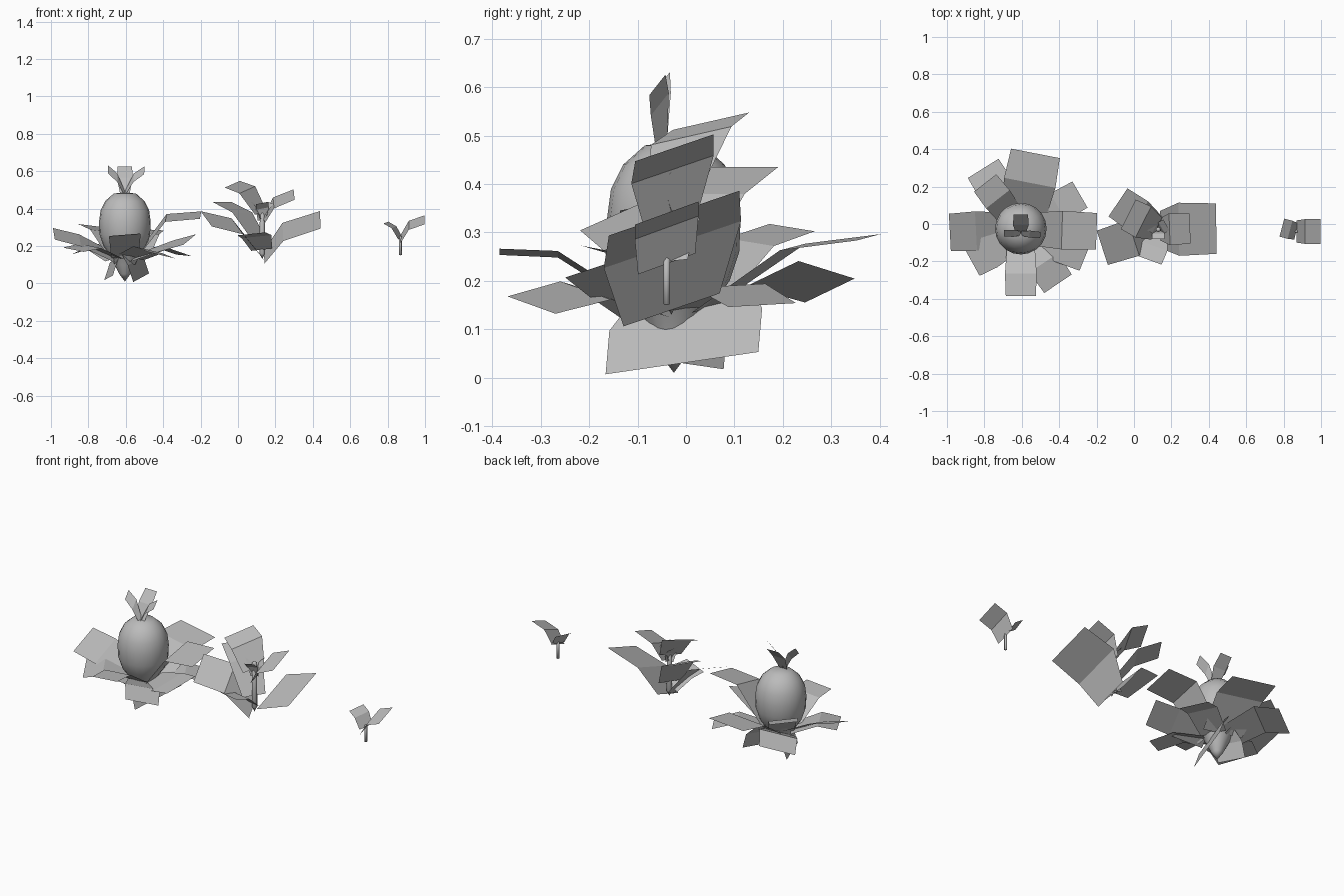
import bpy
import bmesh
from math import radians, cos, sin, tau
from mathutils import Vector

if "Cube" in bpy.data.objects:
    bpy.data.objects.remove(bpy.data.objects["Cube"], do_unlink=True)

grey = bpy.data.materials.new("plain_grey")
grey.use_nodes = True
tone = (0.5, 0.5, 0.5, 1)
grey.diffuse_color = tone
grey.node_tree.nodes["Principled BSDF"].inputs["Base Color"].default_value = tone


def finish(name, bm):
    mesh = bpy.data.meshes.new(name)
    bm.to_mesh(mesh)
    bm.free()
    mesh.materials.append(grey)
    obj = bpy.data.objects.new(name, mesh)
    bpy.context.collection.objects.link(obj)
    return obj


def leaf(name, centre, azimuth, path, width, roll=0.0, taper=(0.7, 1, 0.95)):
    """Bent strip: path holds (reach, height) pairs, roll lifts one long edge."""
    a = radians(azimuth)
    out = Vector((cos(a), sin(a), 0))
    side = Vector((-sin(a) * cos(roll), cos(a) * cos(roll), sin(roll)))
    bm = bmesh.new()
    rows = []
    for (reach, height), scale in zip(path, taper):
        mid = centre + out * reach + Vector((0, 0, height))
        half = side * width * scale / 2
        rows.append((bm.verts.new(mid - half), bm.verts.new(mid + half)))
    for (a0, b0), (a1, b1) in zip(rows, rows[1:]):
        bm.faces.new((a0, a1, b1, b0))
    return finish(name, bm)


def lathe(name, centre, profile, sides):
    """Turned body from (radius, height) pairs."""
    bm = bmesh.new()
    verts = [bm.verts.new(centre + Vector((r, 0, z))) for r, z in profile]
    edges = [bm.edges.new(pair) for pair in zip(verts, verts[1:])]
    bmesh.ops.spin(bm, geom=verts + edges, cent=centre, axis=(0, 0, 1),
                   angle=tau, steps=sides)
    bmesh.ops.remove_doubles(bm, verts=bm.verts, dist=0.0005)
    bmesh.ops.recalc_face_normals(bm, faces=bm.faces)
    obj = finish(name, bm)
    for face in obj.data.polygons:
        face.use_smooth = True
    return obj


# Fruiting plant: fruit with a pointed root
ripe = Vector((-0.605, -0.025, 0))
lathe("fruit", ripe, [(0, 0.01), (0.03, 0.05), (0.055, 0.1), (0.08, 0.15),
                      (0.115, 0.2), (0.135, 0.26), (0.138, 0.33), (0.13, 0.39),
                      (0.105, 0.44), (0.06, 0.48), (0, 0.487)], 20)

# Rosette: azimuth, mid reach, mid height, tip reach, tip height, width, roll
rosette = {
    "left": (183, 0.24, 0.23, 0.38, 0.265, 0.22, -0.3),
    "back_left": (122, 0.24, 0.215, 0.38, 0.18, 0.21, -0.25),
    "back_left_high": (128, 0.2, 0.28, 0.31, 0.31, 0.16, 0.1),
    "back": (79, 0.25, 0.27, 0.41, 0.29, 0.28, 0.05),
    "back_right": (30, 0.23, 0.19, 0.365, 0.15, 0.17, 0.05),
    "right": (-2, 0.22, 0.35, 0.405, 0.365, 0.21, 0.2),
    "front_right": (-22, 0.24, 0.2, 0.375, 0.235, 0.2, 0.3),
    "front_right_low": (-56, 0.22, 0.18, 0.355, 0.15, 0.19, -0.2),
    "front": (270, 0.24, 0.255, 0.36, 0.26, 0.17, 0.08),
    "front_left": (209, 0.21, 0.2, 0.315, 0.18, 0.24, -0.1),
}
for side, (az, r1, z1, r2, z2, w, roll) in rosette.items():
    leaf("rosette_leaf_" + side, ripe, az,
         [(0.06, 0.14), (r1, z1), (r2, z2)], w, roll, (0.85, 1, 0.95))

# Drooping leaves under the rosette
for side, az, w in (("right", -15, 0.33), ("left", 195, 0.18)):
    leaf("drooping_leaf_" + side, ripe + Vector((0, 0.04, 0)), az,
         [(0.02, 0.17), (0.06, 0.12), (0.09, 0.03)], w, 0.14, (0.8, 1, 1))

# Crown on the fruit
for side, az, reach, tip, w, roll in (("back", 90, 0.1, 0.625, 0.085, 0),
                                      ("left", 180, 0.09, 0.61, 0.06, -0.9),
                                      ("right", -5, 0.105, 0.605, 0.06, 0.9)):
    leaf("crown_leaf_" + side, ripe - Vector((0, 0.025, 0)), az,
         [(0.0, 0.48), (reach * 0.45, 0.565), (reach, tip)], w, roll, (0.6, 1, 0.9))

# Young plant: stem, large leaves and small heart leaves
young = Vector((0.13, -0.03, 0))
lathe("young_stem", young, [(0, 0.13), (0.015, 0.16), (0.013, 0.42), (0, 0.43)], 8)
young_leaves = {
    "right_low": (1, 0.14, 0.11, 0.275, 0.31, 0.34, 0.3, 0.33),
    "left_low": (198, 0.15, 0.14, 0.305, 0.315, 0.345, 0.22, -0.4),
    "front": (250, 0.18, 0.09, 0.25, 0.17, 0.265, 0.17, 0.1),
    "left_mid": (146, 0.22, 0.13, 0.38, 0.26, 0.435, 0.19, 0.0),
    "right_top": (2, 0.34, 0.06, 0.43, 0.17, 0.475, 0.18, 0.33),
    "left_top": (153, 0.38, 0.09, 0.5, 0.18, 0.53, 0.19, -0.2),
}
for side, (az, z0, r1, z1, r2, z2, w, roll) in young_leaves.items():
    leaf("young_leaf_" + side, young, az,
         [(0.01, z0), (r1, z1), (r2, z2)], w, roll)
for i in range(3):
    leaf(f"heart_leaf_{i}", young, 30 + i * 120,
         [(0, 0.34), (0.02, 0.4), (0.05, 0.43)], 0.07, 0.2)

# Seedling: stem and two leaves
seedling = Vector((0.868, -0.04, 0))
lathe("seedling_stem", seedling, [(0, 0.15), (0.008, 0.152), (0.008, 0.25), (0, 0.255)], 6)
leaf("seedling_leaf_right", seedling, 0,
     [(0, 0.235), (0.045, 0.31), (0.13, 0.34)], 0.14, 0.35, (0.9, 1, 1))
leaf("seedling_leaf_left", seedling, 165,
     [(0, 0.24), (0.035, 0.3), (0.08, 0.325)], 0.1, -0.1, (0.9, 1, 1))
